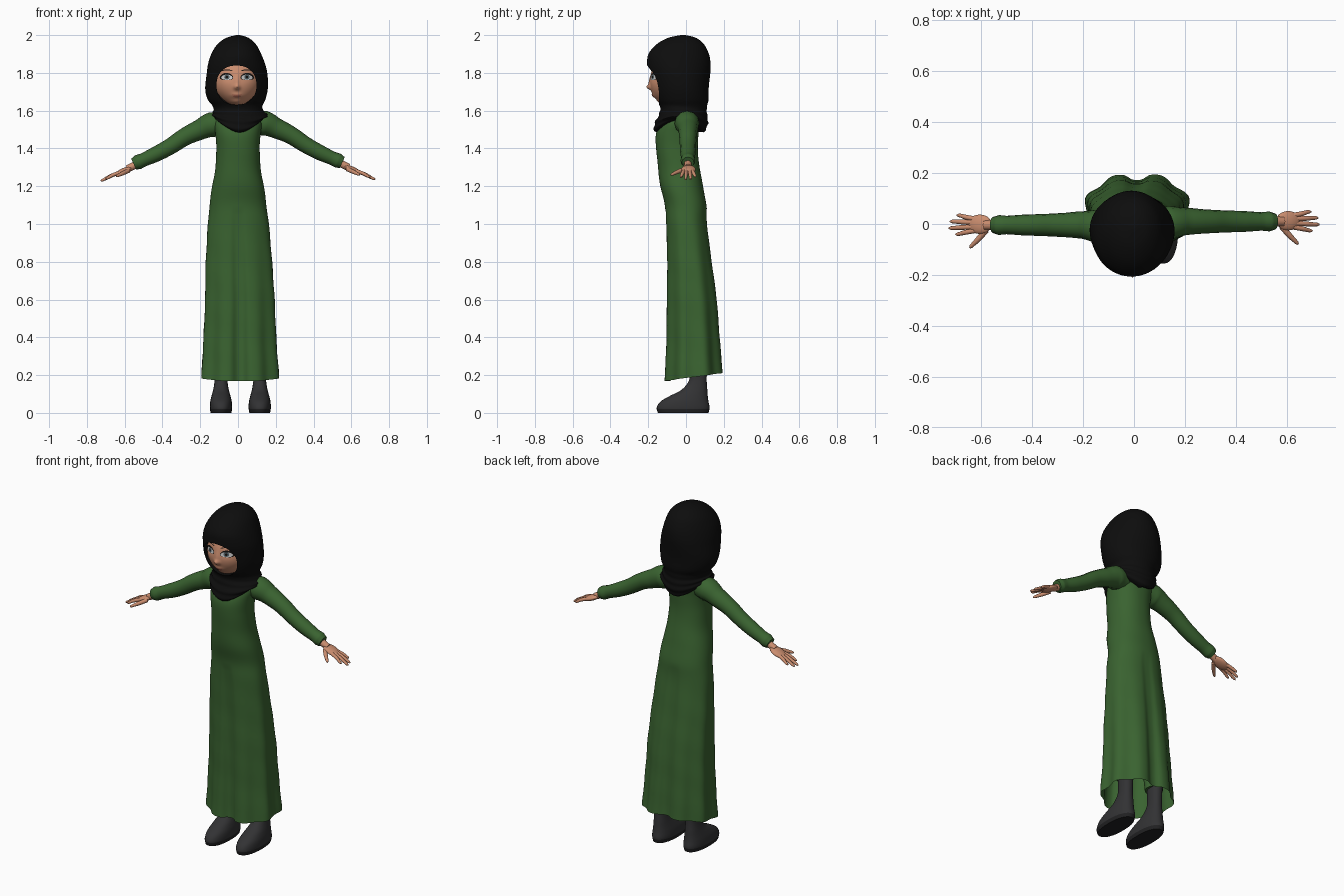
import bpy, bmesh
from math import sin, cos, pi, exp, sqrt, copysign
from mathutils import Vector, Matrix

cube = bpy.data.objects.get("Cube")
if cube:
    bpy.data.objects.remove(cube, do_unlink=True)


def material(name, rgb):
    m = bpy.data.materials.new(name)
    m.use_nodes = True
    m.diffuse_color = (*rgb, 1)
    m.node_tree.nodes["Principled BSDF"].inputs["Base Color"].default_value = (*rgb, 1)
    return m


GREEN = material("green cloth", (0.042, 0.125, 0.03))
BLACK = material("black cloth", (0.004, 0.004, 0.004))
SKIN = material("skin", (0.6, 0.27, 0.16))
BOOT = material("charcoal leather", (0.032, 0.032, 0.034))
SOLE = material("dark sole", (0.015, 0.015, 0.016))
WHITE = material("eye white", (0.6, 0.6, 0.6))
IRIS = material("iris grey", (0.09, 0.13, 0.15))
LIPS = material("lips", (0.45, 0.15, 0.1))
LASH = material("lash black", (0.008, 0.006, 0.005))


def smooth(ob, angle=60):
    bpy.ops.object.select_all(action="DESELECT")
    ob.select_set(True)
    bpy.context.view_layer.objects.active = ob
    bpy.ops.object.shade_smooth_by_angle(angle=angle * pi / 180)


def add(name, bm, *mats):
    bmesh.ops.recalc_face_normals(bm, faces=bm.faces)
    me = bpy.data.meshes.new(name)
    bm.to_mesh(me)
    bm.free()
    for m in mats:
        me.materials.append(m)
    ob = bpy.data.objects.new(name, me)
    bpy.context.collection.objects.link(ob)
    return ob


def clamp(v):
    return max(0.0, min(1.0, v))


def spow(v, p):
    return copysign(abs(v) ** p, v)


def refine(rows, steps):
    """Catmull-Rom resampling of section rows."""
    rows = [Vector(r) for r in rows]
    out = []
    for i in range(len(rows) - 1):
        b, c = rows[i], rows[i + 1]
        a, d = rows[max(i - 1, 0)], rows[min(i + 2, len(rows) - 1)]
        for s in range(steps):
            t = s / steps
            out.append(b + (c - a) * t / 2 + (a * 2 - b * 5 + c * 4 - d) * t * t / 2
                       + (b * 3 - a - c * 3 + d) * t ** 3 / 2)
    return out + [rows[-1]]


def loft(name, rows, mats, n=64, steps=5, power=1.0, warp=None, bottom=True):
    """Skin upright rings given as (z, centre x, centre y, radius x, radius y)."""
    bm = bmesh.new()
    rings = []
    for z, cx, cy, rx, ry in refine(rows, steps):
        ring = []
        for i in range(n):
            a = 2 * pi * i / n
            k, dz = warp(a, z) if warp else (1, 0)
            ring.append(bm.verts.new((cx + rx * k * spow(cos(a), power),
                                      cy + ry * k * spow(sin(a), power), z + dz)))
        rings.append(ring)
    for lo, hi in zip(rings, rings[1:]):
        for i in range(n):
            j = (i + 1) % n
            bm.faces.new((lo[i], lo[j], hi[j], hi[i]))
    bm.faces.new(rings[-1])
    if bottom:
        bm.faces.new(rings[0][::-1])
    return add(name, bm, *mats)


def tube(name, points, mat):
    """Round tube through (x, y, z, radius) points."""
    cu = bpy.data.curves.new(name, "CURVE")
    cu.dimensions, cu.bevel_depth, cu.bevel_resolution = "3D", 1.0, 4
    cu.use_fill_caps, cu.resolution_u = True, 6
    sp = cu.splines.new("BEZIER")
    sp.bezier_points.add(len(points) - 1)
    for bp, (x, y, z, r) in zip(sp.bezier_points, points):
        bp.co, bp.radius = (x, y, z), r
        bp.handle_left_type = bp.handle_right_type = "AUTO"
    cu.materials.append(mat)
    ob = bpy.data.objects.new(name, cu)
    bpy.context.collection.objects.link(ob)
    bpy.ops.object.select_all(action="DESELECT")
    ob.select_set(True)
    bpy.context.view_layer.objects.active = ob
    bpy.ops.object.convert(target="MESH")
    smooth(bpy.context.view_layer.objects.active)


# Long dress: flared, pleated skirt with a deep centre crease front and back
def dress_folds(a, z):
    t = clamp((1.08 - z) / 0.85)
    crease = exp(-((abs(sin(a)) - 1) / 0.012) ** 2)
    depth = 0.16 if sin(a) < 0 else 0.1
    k = 1 - 0.045 * t * cos(8 * a) - depth * t ** 0.5 * crease
    return k + 0.006 * sin(z * 34 + 2 * a), 0.022 * sin(a) * t * t


smooth(loft("dress", [
    (0.19, 0.012, 0.04, 0.207, 0.155), (0.4, 0.01, 0.037, 0.195, 0.142),
    (0.6, 0.01, 0.03, 0.187, 0.134), (0.8, 0.005, 0.018, 0.178, 0.12),
    (1.0, 0.002, 0.003, 0.162, 0.11), (1.1, 0, -0.002, 0.15, 0.11),
    (1.2, 0, -0.023, 0.137, 0.113), (1.3, 0, -0.038, 0.119, 0.11),
    (1.4, 0, -0.048, 0.115, 0.11), (1.48, 0, -0.046, 0.12, 0.112),
    (1.54, 0, -0.03, 0.125, 0.1), (1.59, 0, -0.015, 0.1, 0.08),
    (1.61, 0, -0.01, 0.06, 0.06)], [GREEN], n=128, power=0.9,
    warp=dress_folds, bottom=False))


# Headscarf: hood, gathered neck and draped lower edge
def scarf_folds(a, z):
    low = clamp((1.64 - z) / 0.06)
    k = 1 + 0.012 * sin(3 * a + z * 22) + 0.022 * low * sin(z * 150 + 2.5 * sin(a) + a)
    return k, 0.06 * cos(a) ** 2 * clamp((1.6 - z) / 0.1)


scarf = loft("headscarf", [
    (1.485, 0.008, -0.035, 0.1, 0.125), (1.5, 0.008, -0.032, 0.13, 0.138),
    (1.54, 0.01, -0.025, 0.147, 0.14), (1.58, 0.005, -0.017, 0.138, 0.127),
    (1.62, 0, -0.014, 0.13, 0.124), (1.66, -0.006, -0.02, 0.153, 0.14),
    (1.72, -0.008, -0.03, 0.166, 0.152), (1.8, -0.007, -0.037, 0.16, 0.165),
    (1.85, -0.008, -0.04, 0.15, 0.168), (1.9, -0.008, -0.04, 0.132, 0.16),
    (1.95, -0.006, -0.03, 0.103, 0.127), (1.985, -0.003, -0.02, 0.06, 0.075),
    (2.0, 0, -0.015, 0.01, 0.012)], [BLACK], n=72, warp=scarf_folds)

# Face opening cut through the hood
bm = bmesh.new()
rims = [[bm.verts.new((-0.008 + 0.106 * spow(cos(2 * pi * i / 48), 0.9), y,
                       1.735 + 0.104 * spow(sin(2 * pi * i / 48), 0.9)))
         for i in range(48)] for y in (-0.4, -0.1)]
for i in range(48):
    j = (i + 1) % 48
    bm.faces.new((rims[0][i], rims[0][j], rims[1][j], rims[1][i]))
bm.faces.new(rims[0])
bm.faces.new(rims[1])
cutter = add("face_cutter", bm, BLACK)
cutter.hide_render = True
cut = scarf.modifiers.new("face opening", "BOOLEAN")
cut.operation, cut.object, cut.solver = "DIFFERENCE", cutter, "EXACT"
bpy.context.view_layer.objects.active = scarf
bpy.ops.object.modifier_apply(modifier=cut.name)
bpy.data.objects.remove(cutter, do_unlink=True)
smooth(scarf, 50)

# Head: egg shape with nose, lips and eye sockets
HX, HY, HZ = -0.006, -0.06, 1.75


def taper(h):
    return 1 - 0.22 * clamp(-h) ** 2


def relief(x, z):
    def bump(px, pz, sx, sz):
        return exp(-((x - px) / sx) ** 2 - ((z - pz) / sz) ** 2)
    sockets = bump(-0.052, 1.778, 0.03, 0.02) + bump(0.052, 1.778, 0.03, 0.02)
    return (0.02 * bump(0, 1.724, 0.014, 0.013) + 0.007 * bump(0, 1.75, 0.011, 0.03)
            + 0.008 * bump(0, 1.68, 0.03, 0.014) + 0.01 * bump(0, 1.645, 0.03, 0.015)
            - 0.004 * sockets)


def face_y(x, z):
    h = (z - HZ) / (0.17 if z > HZ else 0.13)
    u = x / (0.125 * taper(h))
    return HY - 0.13 * sqrt(max(0.0, 1 - u * u - h * h)) - relief(x, z)


bm = bmesh.new()
bmesh.ops.create_uvsphere(bm, u_segments=96, v_segments=64, radius=1)
for v in bm.verts:
    x, y, h = v.co
    x *= 0.125 * taper(h)
    z = HZ + h * (0.17 if h > 0 else 0.13)
    v.co = (HX + x, HY + 0.13 * y - (relief(x, z) if y < 0 else 0), z)
smooth(add("head", bm, SKIN))


def patch(name, cx, cz, rx, rz, lift, mat, arch=0.0, rings=4, n=24):
    """Thin oval plate laid on the face."""
    bm = bmesh.new()
    def vert(r, a):
        x = cx + rx * r * cos(a)
        z = cz + rz * r * sin(a) - arch * (r * cos(a)) ** 2
        return bm.verts.new((HX + x, face_y(x, z) - lift, z))
    mid = vert(0, 0)
    loops = [[vert(k / rings, 2 * pi * i / n) for i in range(n)] for k in range(1, rings + 1)]
    for i in range(n):
        j = (i + 1) % n
        bm.faces.new((mid, loops[0][i], loops[0][j]))
        for p, q in zip(loops, loops[1:]):
            bm.faces.new((p[i], q[i], q[j], p[j]))
    smooth(add(name, bm, mat))


for s, side in ((1, "left"), (-1, "right")):
    x = 0.053 * s
    patch(side + "_lash", x + 0.002 * s, 1.781, 0.036, 0.019, 0.002, LASH, 0.006)
    patch(side + "_eye", x, 1.777, 0.03, 0.014, 0.0035, WHITE, 0.002)
    patch(side + "_iris", x, 1.778, 0.014, 0.0135, 0.005, IRIS)
    patch(side + "_pupil", x, 1.778, 0.007, 0.007, 0.0065, LASH)
    patch(side + "_brow", x, 1.816, 0.034, 0.003, 0.002, LASH, 0.007)
patch("upper_lip", 0, 1.682, 0.027, 0.0045, 0.002, LIPS, -0.003)
patch("lower_lip", 0, 1.674, 0.021, 0.005, 0.002, LIPS, -0.003)

# Sleeves, hands, boots and inner trouser legs, one set per side
for s, side, dy, dz, foot in ((1, "left", 0.01, 0.0, 0.115), (-1, "right", -0.004, -0.008, -0.09)):
    def at(x, y, z, r):
        return (s * x, y + dy, z + dz, r)

    tube(side + "_sleeve", [at(0.05, -0.01, 1.535, 0.055), at(0.14, -0.005, 1.533, 0.066),
                            at(0.2, 0, 1.508, 0.054), at(0.28, 0, 1.47, 0.047),
                            at(0.36, 0, 1.418, 0.043), at(0.43, 0, 1.38, 0.041),
                            at(0.5, 0, 1.348, 0.036), at(0.53, 0, 1.335, 0.039),
                            at(0.552, 0, 1.325, 0.032)], GREEN)
    tube(side + "_wrist", [at(0.52, 0, 1.332, 0.021), at(0.585, 0, 1.3, 0.019)], SKIN)
    bm = bmesh.new()
    bmesh.ops.create_uvsphere(bm, u_segments=24, v_segments=16, radius=1, matrix=Matrix.Translation(
        at(0.605, 0.003, 1.288, 0)[:3]) @ Matrix.Rotation(s * 0.4, 4, "Y")
        @ Matrix.Diagonal((0.052, 0.038, 0.016, 1)))
    smooth(add(side + "_palm", bm, SKIN))
    for finger, y0, y1, tip in (("index", -0.022, -0.036, 0.7), ("middle", -0.007, -0.012, 0.727),
                                ("ring", 0.01, 0.014, 0.722), ("little", 0.024, 0.038, 0.695)):
        z1 = 1.325 - (tip - 0.52) * 0.43
        tube(side + "_" + finger + "_finger", [
            at(0.625, y0, 1.281, 0.01), at((0.625 + tip) / 2, (y0 + y1) / 2, (1.287 + z1) / 2, 0.0095),
            at(tip - 0.008, y1, z1 + 0.003, 0.007), at(tip, y1, z1, 0.003)], SKIN)
    tube(side + "_thumb", [at(0.58, -0.02, 1.29, 0.012), at(0.61, -0.055, 1.276, 0.011),
                           at(0.64, -0.085, 1.262, 0.007), at(0.644, -0.09, 1.26, 0.003)], SKIN)
    boot = loft(side + "_boot", [
        (0.0, foot, -0.015, 0.055, 0.134), (0.028, foot, -0.015, 0.059, 0.14),
        (0.06, foot, -0.008, 0.057, 0.127), (0.09, foot, 0.015, 0.05, 0.1),
        (0.12, foot, 0.043, 0.042, 0.07), (0.16, foot, 0.06, 0.035, 0.05),
        (0.2, foot, 0.065, 0.033, 0.045), (0.3, foot, 0.067, 0.036, 0.046)],
        [BOOT, SOLE], n=32, power=0.88)
    for p in boot.data.polygons:
        p.material_index = int(p.center.z < 0.022)
    smooth(boot)
    tube(side + "_trouser_leg", [(foot, 0.06, 0.27, 0.05), (foot * 0.8, 0.02, 0.9, 0.07)], GREEN)
